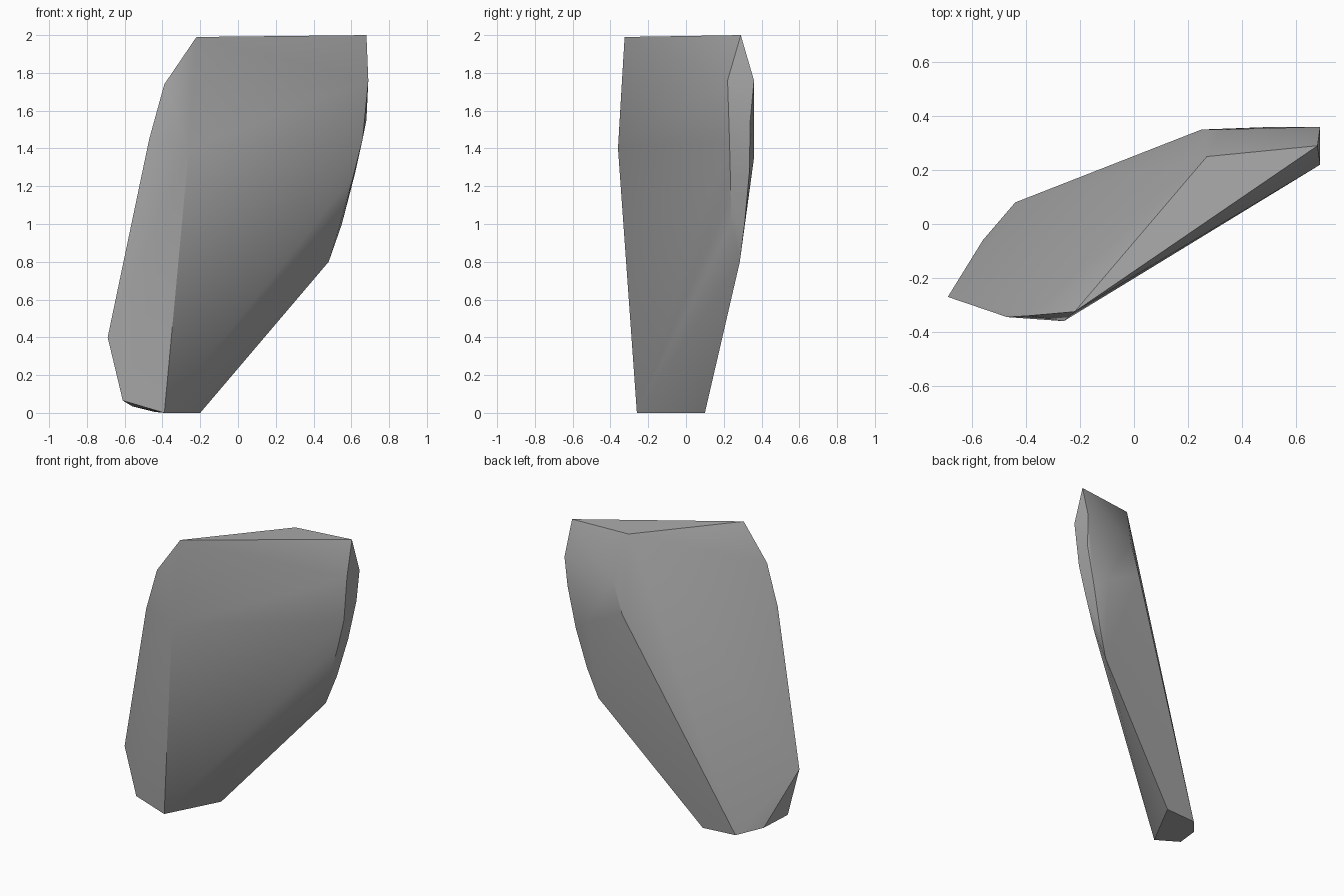
import bpy
import bmesh
import math

cube = bpy.data.objects.get("Cube")
if cube:
    bpy.data.objects.remove(cube, do_unlink=True)

# Stone colour
stone = bpy.data.materials.new("stone grey")
grey = (0.4, 0.4, 0.4, 1.0)
stone.use_nodes = True
stone.diffuse_color = grey
stone.node_tree.nodes["Principled BSDF"].inputs["Base Color"].default_value = grey

# Corners of the chipped slab, grouped by side
top = [(-0.22, -0.325, 1.99), (0.68, 0.29, 2.0), (0.27, 0.25, 1.99)]
base = [(-0.39, -0.26, 0), (-0.2, 0.1, 0), (-0.44, 0.08, 0.005),
        (-0.56, -0.06, 0.035), (-0.61, -0.255, 0.065)]
right_side = [(-0.69, -0.27, 0.4), (-0.47, -0.345, 1.45),
              (-0.39, -0.34, 1.74), (-0.26, -0.36, 1.4)]
left_front = [(0.69, 0.22, 1.76), (0.66, 0.23, 1.45),
              (0.61, 0.235, 1.25), (0.54, 0.24, 1.0)]
left_back = [(0.69, 0.36, 1.76), (0.68, 0.34, 1.55), (0.62, 0.335, 1.27),
             (0.55, 0.31, 1.0), (0.48, 0.285, 0.8)]
back = [(0.25, 0.35, 1.47), (0.32, 0.35, 1.69), (0.52, 0.36, 1.35)]

# Wrap the corners in one closed faceted shell
bm = bmesh.new()
for corner in top + base + right_side + left_front + left_back + back:
    bm.verts.new(corner)
hull = bmesh.ops.convex_hull(bm, input=bm.verts[:])
loose = [v for v in bm.verts if not v.link_faces]
bmesh.ops.delete(bm, geom=loose, context="VERTS")
bmesh.ops.recalc_face_normals(bm, faces=bm.faces[:])

mesh = bpy.data.meshes.new("stone_shard")
bm.to_mesh(mesh)
bm.free()
mesh.materials.append(stone)
shard = bpy.data.objects.new("stone_shard", mesh)
bpy.context.collection.objects.link(shard)

# Soften shallow edges, keep the main ridges crisp
bpy.ops.object.select_all(action="DESELECT")
shard.select_set(True)
bpy.context.view_layer.objects.active = shard
bpy.ops.object.shade_smooth_by_angle(angle=math.radians(32))
